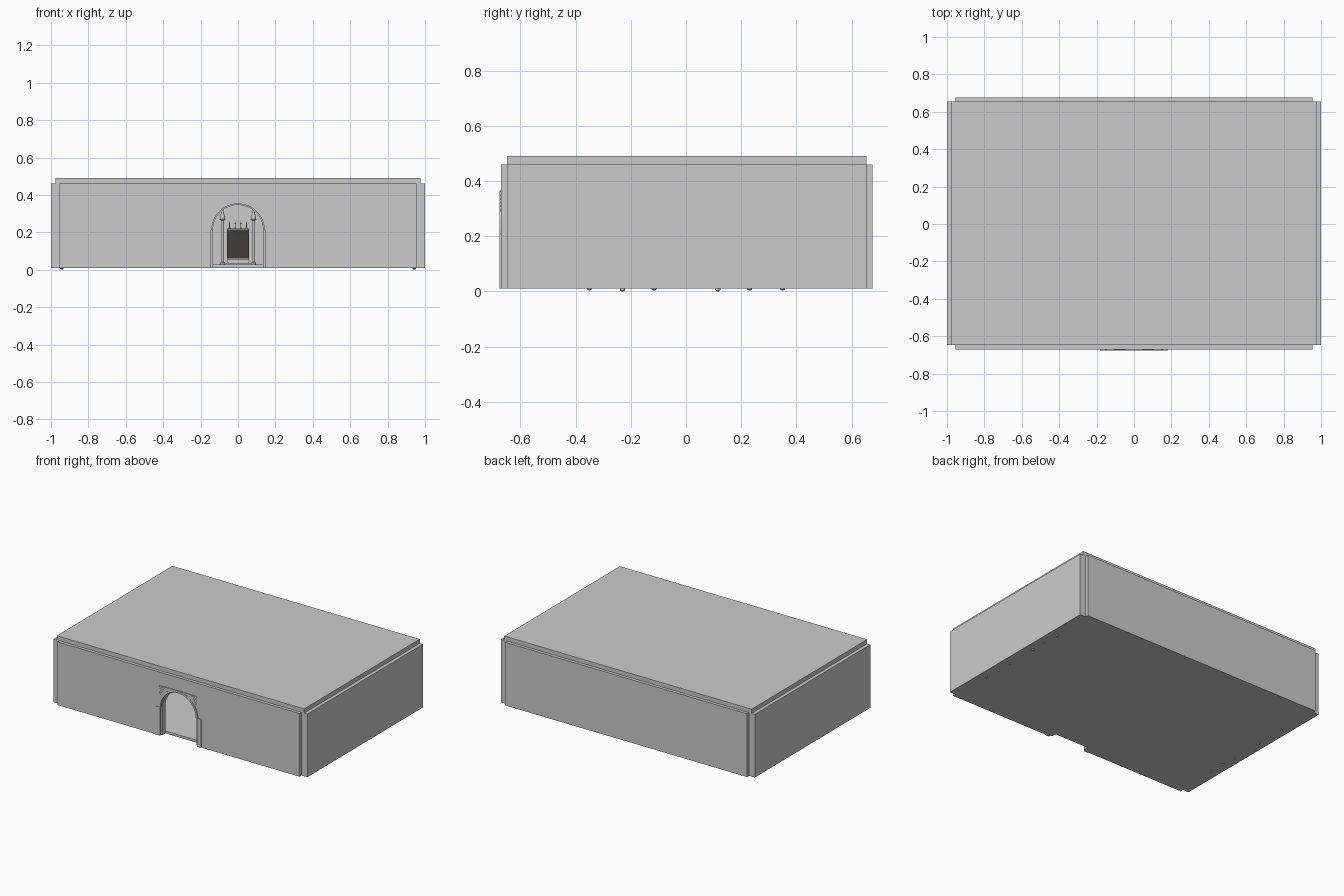
import bpy, bmesh
from math import cos, sin, pi, radians

if "Cube" in bpy.data.objects:
    bpy.data.objects.remove(bpy.data.objects["Cube"])

CY = 0.003                    # centre of the room in y
Y0, Y1 = CY - 0.673, CY + 0.673   # outer faces of front and back walls
T = 0.045                     # wall thickness
SPRING = 0.212                # height where the arch starts


def finish(name, bm, smooth=False):
    bmesh.ops.recalc_face_normals(bm, faces=bm.faces[:])
    me = bpy.data.meshes.new(name)
    bm.to_mesh(me)
    bm.free()
    ob = bpy.data.objects.new(name, me)
    bpy.context.collection.objects.link(ob)
    if smooth:
        bpy.ops.object.select_all(action='DESELECT')
        ob.select_set(True)
        bpy.context.view_layer.objects.active = ob
        bpy.ops.object.shade_smooth_by_angle(angle=radians(35))
    return ob


def box(name, x0, x1, y0, y1, z0, z1):
    return prism(name, [(x0, z0), (x1, z0), (x1, z1), (x0, z1)], y0, y1)


def prism(name, pts, y0, y1):
    """Extrude an outline in x,z from y0 to y1."""
    bm = bmesh.new()
    face = bm.faces.new([bm.verts.new((x, y0, z)) for x, z in pts])
    new = bmesh.ops.extrude_face_region(bm, geom=[face])['geom']
    vs = [v for v in new if isinstance(v, bmesh.types.BMVert)]
    bmesh.ops.translate(bm, vec=(0, y1 - y0, 0), verts=vs)
    return finish(name, bm)


def lathe(name, x, y, profile, n=16):
    """Turn a radius,z profile around a vertical axis."""
    bm = bmesh.new()
    rings = [[bm.verts.new((x + r * cos(2 * pi * i / n), y + r * sin(2 * pi * i / n), z))
              for i in range(n)] for r, z in profile]
    for a, b in zip(rings, rings[1:]):
        for i in range(n):
            j = (i + 1) % n
            bm.faces.new((a[i], a[j], b[j], b[i]))
    bm.faces.new(rings[0])
    bm.faces.new(rings[-1])
    return finish(name, bm, True)


def arc(r, a0, a1, n=24):
    return [(r * cos(radians(a0 + (a1 - a0) * i / n)),
             SPRING + r * sin(radians(a0 + (a1 - a0) * i / n))) for i in range(n + 1)]


# shell: side walls, back wall, roof and floor
for s, side in ((-1, 'left'), (1, 'right')):
    xs = sorted((s * 0.955, s * 1.0))
    box(side + '_wall', *xs, CY - 0.651, CY + 0.651, 0.01, 0.46)
box('back_wall', -0.955, 0.955, Y1 - T, Y1, 0.01, 0.46)
box('roof', -0.975, 0.975, CY - 0.651, CY + 0.651, 0.46, 0.49)
box('floor', -0.955, 0.955, Y0 + T, Y1 - T, 0.01, 0.027)

# front wall with arched doorway
prism('front_wall', [(-0.955, 0.01), (-0.145, 0.01)] + arc(0.145, 180, 0)
      + [(0.145, 0.01), (0.955, 0.01), (0.955, 0.46), (-0.955, 0.46)], Y0, Y0 + T)

# arch surround
FY = -0.676
prism('arch_moulding', arc(0.153, 0, 180) + arc(0.14, 180, 0), FY, Y0 + T + 0.004)
prism('arch_inner_moulding', arc(0.14, 0, 180) + arc(0.134, 180, 0), Y0 + 0.01, Y0 + T)
for s, side in ((-1, 'left'), (1, 'right')):
    box(side + '_jamb', *sorted((s * 0.148, s * 0.181)), FY + 0.001, Y0 + T, 0.01, SPRING)
    box(side + '_inner_jamb', *sorted((s * 0.134, s * 0.148)), Y0 + 0.01, Y0 + T, 0.01, SPRING)
    pts = [(0.151, 0.29), (0.151, 0.366), (0, 0.366)] + arc(0.153, 90, 31, 14)
    prism(side + '_spandrel', [(s * x, z) for x, z in pts], FY + 0.002, Y0 + 0.005)
    # carved ribs in the spandrel corner
    for k in range(5):
        z = 0.300 + k * 0.013
        inner = 0.138 - k * 0.008
        box(side + '_spandrel_rib', *sorted((s * inner, s * 0.149)),
            FY, FY + 0.004, z, z + 0.006)

# altar against the back wall
AY = 0.50
box('altar_step', -0.075, 0.075, AY - 0.05, AY + 0.09, 0.027, 0.035)
box('altar_base', -0.06, 0.06, AY - 0.02, AY + 0.08, 0.035, 0.058)
box('altar_block', -0.06, 0.06, AY, AY + 0.08, 0.058, 0.22)
cloth = box('altar_front', -0.058, 0.058, AY - 0.004, AY, 0.06, 0.216)
dark = bpy.data.materials.new('dark_panel')
dark.diffuse_color = (0.05, 0.047, 0.04, 1)
dark.use_nodes = True
dark.node_tree.nodes["Principled BSDF"].inputs["Base Color"].default_value = dark.diffuse_color
cloth.data.materials.append(dark)

# candles on the altar
for i in range(4):
    lathe('candle', -0.045 + i * 0.03, AY + 0.035,
          [(0.005, 0.22), (0.005, 0.225), (0.002, 0.228), (0.002, 0.243),
           (0.0035, 0.247), (0.0005, 0.258)], 8)

# spired posts beside the altar, and side panels behind them
for s in (-1, 1):
    lathe('spired_post', s * 0.083, AY - 0.01,
          [(0.014, 0.027), (0.014, 0.037), (0.009, 0.042), (0.009, 0.262),
           (0.015, 0.27), (0.011, 0.29), (0.0005, 0.335)], 12)

# slim wall columns, with feet just showing beneath the floor
for s in (-1, 1):
    for y in (-0.35, -0.23, -0.115, 0.115, 0.23, 0.35):
        low = 0.0 if y in (-0.23, 0.115) else 0.004
        lathe('wall_column', s * 0.943, y,
              [(0.003, low), (0.009, low + 0.004), (0.011, 0.03), (0.007, 0.045),
               (0.007, 0.40), (0.011, 0.42), (0.011, 0.43)], 12)
